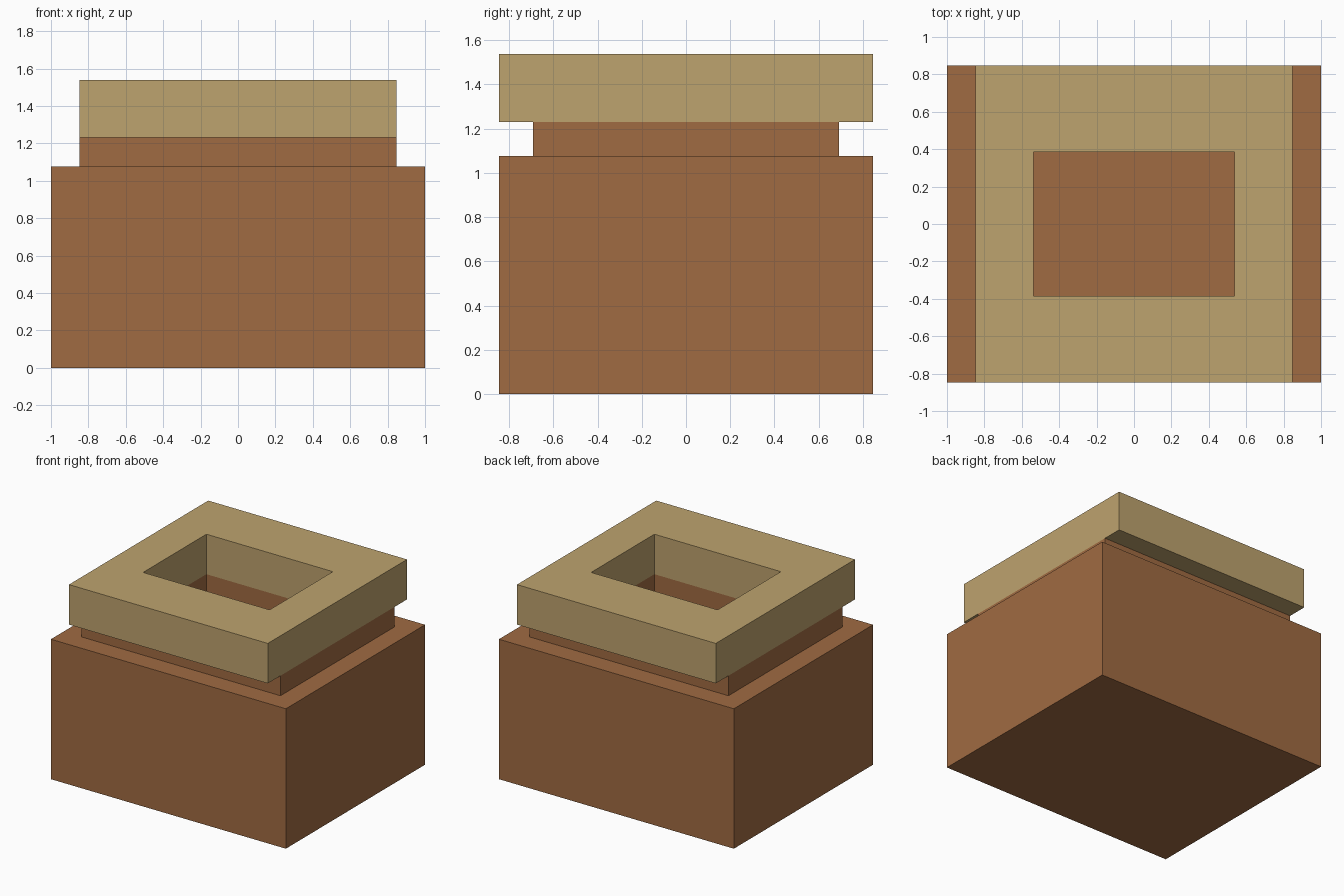
import bpy
import bmesh

cube = bpy.data.objects.get("Cube")
if cube:
    bpy.data.objects.remove(cube, do_unlink=True)

U = 2 / 13  # module that every dimension is a multiple of


def linear(c):
    c /= 255
    return c / 12.92 if c <= 0.04045 else ((c + 0.055) / 1.055) ** 2.4


def material(name, rgb):
    col = (*[linear(c) for c in rgb], 1)
    m = bpy.data.materials.new(name)
    m.use_nodes = True
    m.diffuse_color = col
    m.node_tree.nodes["Principled BSDF"].inputs["Base Color"].default_value = col
    return m


def finish(name, bm, mat):
    bmesh.ops.recalc_face_normals(bm, faces=bm.faces)
    me = bpy.data.meshes.new(name)
    bm.to_mesh(me)
    bm.free()
    me.materials.append(mat)
    ob = bpy.data.objects.new(name, me)
    bpy.context.collection.objects.link(ob)


def rect(bm, w, d, z):
    return [bm.verts.new((sx * w * U / 2, sy * d * U / 2, z * U))
            for sx, sy in ((-1, -1), (1, -1), (1, 1), (-1, 1))]


def box(name, w, d, z0, z1, mat):
    bm = bmesh.new()
    a, b = rect(bm, w, d, z0), rect(bm, w, d, z1)
    bm.faces.new(a)
    bm.faces.new(b)
    for i in range(4):
        j = (i + 1) % 4
        bm.faces.new((a[i], a[j], b[j], b[i]))
    finish(name, bm, mat)


def frame(name, w, d, hole_w, hole_d, z0, z1, mat):
    # Four loops swept round a closed rectangular section
    bm = bmesh.new()
    loops = [rect(bm, w, d, z0), rect(bm, w, d, z1),
             rect(bm, hole_w, hole_d, z1), rect(bm, hole_w, hole_d, z0)]
    for k in range(4):
        a, b = loops[k], loops[(k + 1) % 4]
        for i in range(4):
            j = (i + 1) % 4
            bm.faces.new((a[i], a[j], b[j], b[i]))
    finish(name, bm, mat)


brown = material("clay brown", (160, 107, 66))
tan = material("sand tan", (190, 163, 110))

# Solid base block, whose top is also the floor of the opening
box("base_block", 13, 11, 0, 7, brown)
# Recessed neck and overhanging rim around the rectangular opening
frame("neck", 11, 9, 7, 5, 7, 8, brown)
frame("rim", 11, 11, 7, 5, 8, 10, tan)
